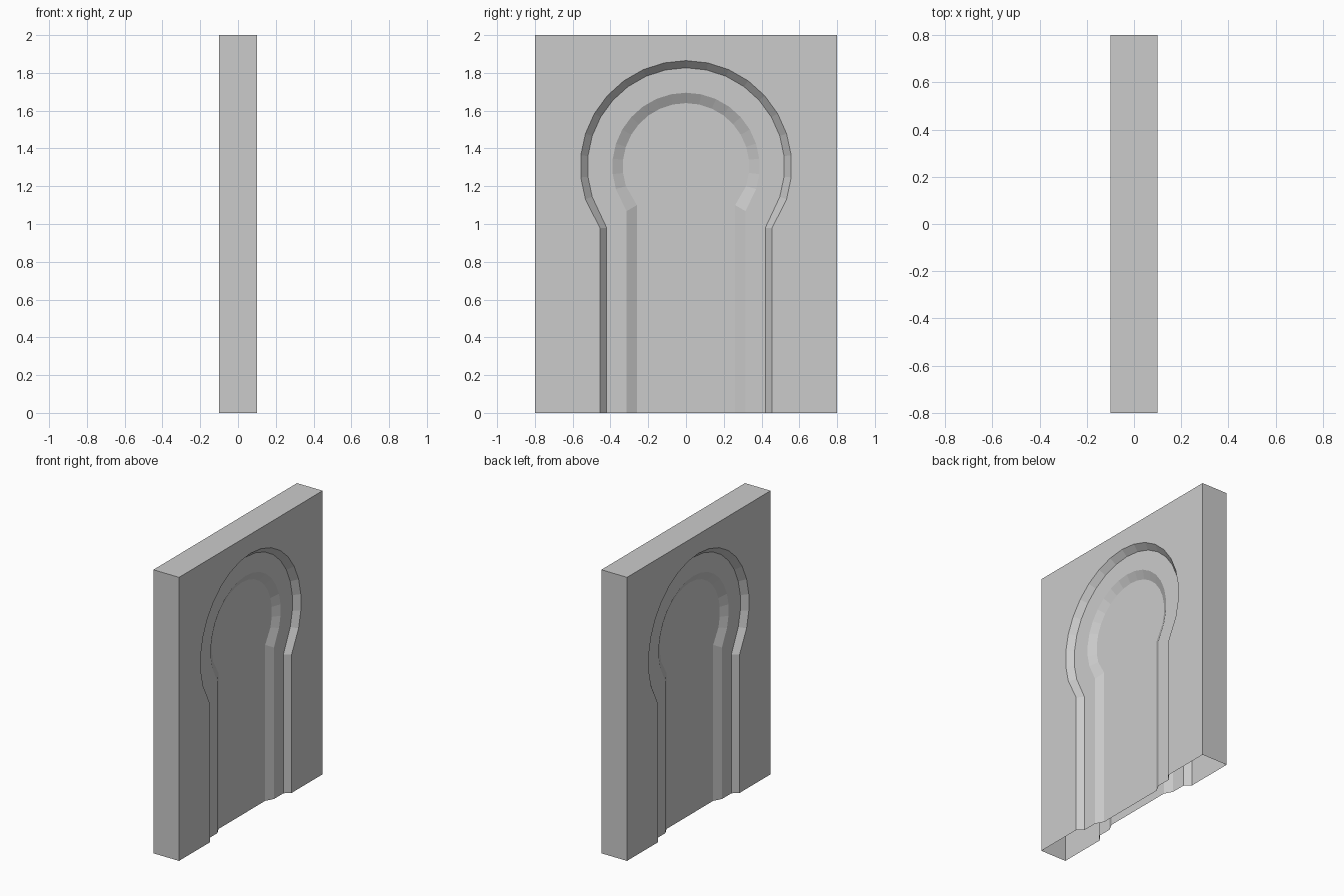
import bpy, bmesh
from math import sin, cos, radians

if "Cube" in bpy.data.objects:
    bpy.data.objects.remove(bpy.data.objects["Cube"])

HALF_T, HALF_W, HEIGHT, ARC_Z = 0.1, 0.8, 2.0, 1.305

# Stepped niche loops: (x depth plane, leg half width, leg top z, arc radius)
STEPS = [(0.10, 0.455, 0.977, 0.56),
         (0.06, 0.42, 0.98, 0.522),
         (0.06, 0.315, 1.068, 0.39),
         (0.03, 0.26, 1.10, 0.335)]


def horseshoe(half, leg_z, radius):
    """Outline of a horseshoe arch, open at the floor, as (y, z)."""
    arc = [(radius * cos(radians(a)), ARC_Z + radius * sin(radians(a)))
           for a in range(-18, 199, 12)]
    return [(half, 0), (half, leg_z)] + arc + [(-half, leg_z), (-half, 0)]


bm = bmesh.new()
for side in (1, -1):
    def add(points):
        f = bm.faces.new([bm.verts.new((side * x, y, z)) for x, y, z in points])
        return f

    loops = [[(x, y, z) for y, z in horseshoe(h, lz, r)] for x, h, lz, r in STEPS]
    # Flat wall face around the arch
    add([(HALF_T, -HALF_W, 0), (HALF_T, -HALF_W, HEIGHT),
         (HALF_T, HALF_W, HEIGHT), (HALF_T, HALF_W, 0)] + loops[0])
    # Sloped and flat bands of the niche
    for a, b in zip(loops, loops[1:]):
        for i in range(len(a) - 1):
            add([a[i], a[i + 1], b[i + 1], b[i]])
    # Niche back panel
    add(loops[-1])
    # Slab end (the underside stays open)
    y = side * HALF_W
    add([(-HALF_T, y, 0), (HALF_T, y, 0), (HALF_T, y, HEIGHT), (-HALF_T, y, HEIGHT)])

# Slab top
bm.faces.new([bm.verts.new(p) for p in (
    (-HALF_T, -HALF_W, HEIGHT), (HALF_T, -HALF_W, HEIGHT),
    (HALF_T, HALF_W, HEIGHT), (-HALF_T, HALF_W, HEIGHT))])

bmesh.ops.remove_doubles(bm, verts=bm.verts, dist=1e-5)
bmesh.ops.recalc_face_normals(bm, faces=bm.faces)
# Make sure the open shell faces outward
bm.normal_update()
top = max(bm.faces, key=lambda f: f.calc_center_median().z)
if top.normal.z < 0:
    bmesh.ops.reverse_faces(bm, faces=bm.faces)

mesh = bpy.data.meshes.new("arch_wall")
bm.to_mesh(mesh)
bm.free()
bpy.context.collection.objects.link(bpy.data.objects.new("arch_wall", mesh))
